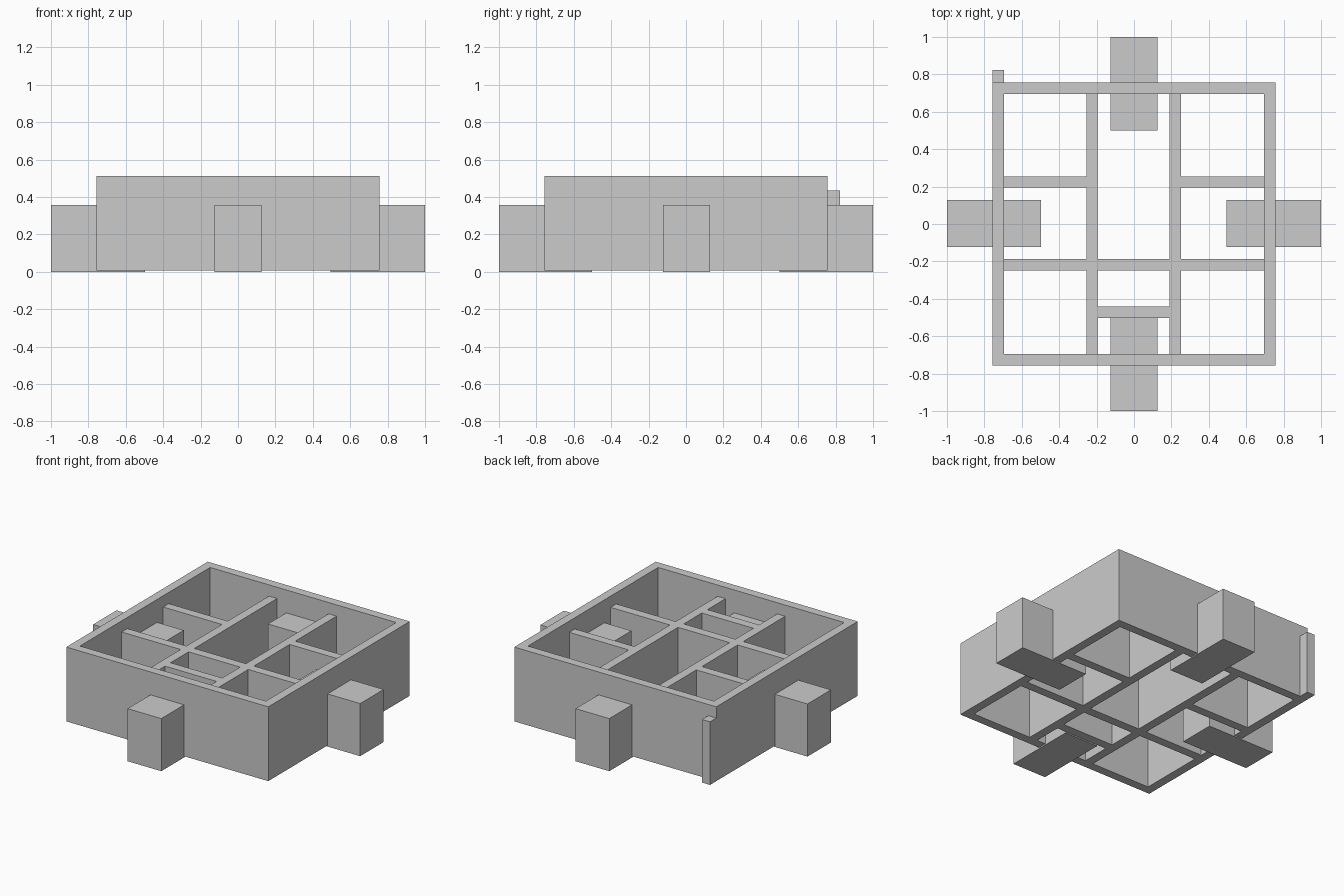
import bpy
import bmesh

if "Cube" in bpy.data.objects:
    bpy.data.objects.remove(bpy.data.objects["Cube"])

BASE, WALL_TOP, ROOM_TOP, BLOCK_TOP = 0.008, 0.511, 0.435, 0.356
OUT, INN = 0.756, 0.696


def finish(name, bm):
    bmesh.ops.recalc_face_normals(bm, faces=bm.faces)
    mesh = bpy.data.meshes.new(name)
    bm.to_mesh(mesh)
    bm.free()
    obj = bpy.data.objects.new(name, mesh)
    bpy.context.collection.objects.link(obj)
    return obj


def box(name, x0, x1, y0, y1, z0, z1):
    bm = bmesh.new()
    bmesh.ops.create_cube(bm, size=1)
    for v in bm.verts:
        v.co.x = x1 if v.co.x > 0 else x0
        v.co.y = y1 if v.co.y > 0 else y0
        v.co.z = z1 if v.co.z > 0 else z0
    return finish(name, bm)


# Outer walls: one open square frame
bm = bmesh.new()
corners = [(-1, -1), (1, -1), (1, 1), (-1, 1)]
loops = [[bm.verts.new((x * r, y * r, z)) for x, y in corners]
         for r, z in ((OUT, BASE), (OUT, WALL_TOP), (INN, WALL_TOP), (INN, BASE))]
for k in range(4):
    a, b = loops[k], loops[(k + 1) % 4]
    for i in range(4):
        j = (i + 1) % 4
        bm.faces.new((a[i], a[j], b[j], b[i]))
finish("outer_walls", bm)

# Lower partition walls: two long ones, with cross walls fitted between
LX0, LX1, RX0, RX1 = -0.255, -0.195, 0.191, 0.251
partitions = {
    "partition_long_left": (LX0, LX1, -INN, INN),
    "partition_long_right": (RX0, RX1, -INN, INN),
    "partition_back_left": (-INN, LX0, 0.194, 0.254),
    "partition_back_right": (RX1, INN, 0.194, 0.254),
    "partition_front_left": (-INN, LX0, -0.249, -0.188),
    "partition_front_middle": (LX1, RX0, -0.249, -0.188),
    "partition_front_right": (RX1, INN, -0.249, -0.188),
    "partition_entry": (LX1, RX0, -0.502, -0.442),
    "corner_wall_stub": (-OUT, -INN, OUT, 0.823),
}
for name, (x0, x1, y0, y1) in partitions.items():
    box(name, x0, x1, y0, y1, BASE, ROOM_TOP)

# Doorway blocks passing through the middle of each outer wall
box("door_block_front", -0.126, 0.126, -1.0, -0.502, 0, BLOCK_TOP)
box("door_block_back", -0.126, 0.126, 0.5, 1.0, 0, BLOCK_TOP)
box("door_block_left", -1.0, -0.496, -0.122, 0.129, 0, BLOCK_TOP)
box("door_block_right", 0.494, 1.0, -0.122, 0.129, 0, BLOCK_TOP)
